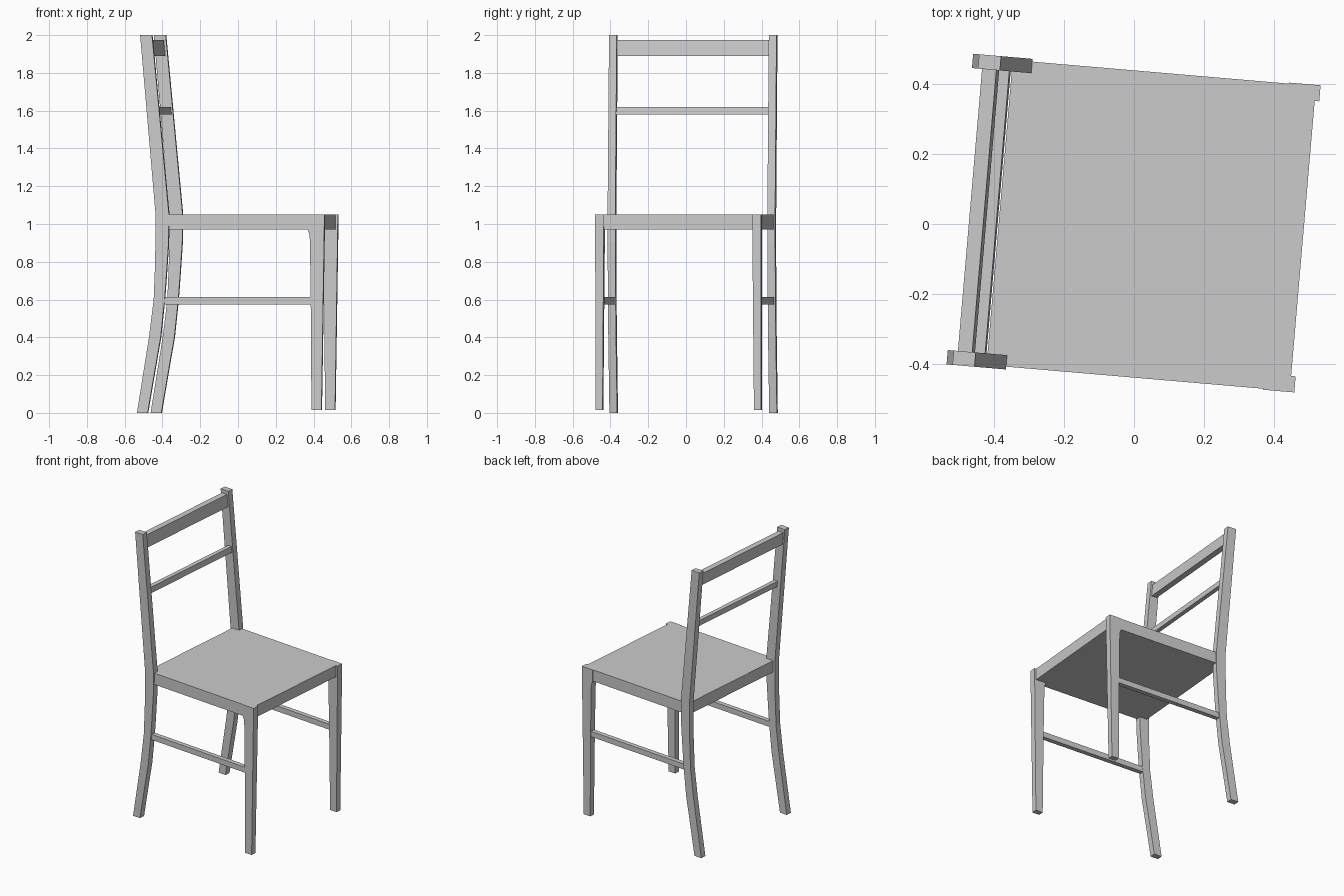
import bpy, bmesh, math
from mathutils import Matrix

if "Cube" in bpy.data.objects:
    bpy.data.objects.remove(bpy.data.objects["Cube"])

# The whole chair is turned slightly about z
TURN = Matrix.Rotation(math.radians(-4.9), 4, 'Z')


def extrude_profile(name, profile, y0, y1, taper=None):
    """Extrude an (x, z) outline between y0 and y1; taper(z) shifts the y0 side."""
    bm = bmesh.new()
    near = [bm.verts.new((x, y0 + (taper(z) if taper else 0), z)) for x, z in profile]
    far = [bm.verts.new((x, y1, z)) for x, z in profile]
    bm.faces.new(near)
    bm.faces.new(far[::-1])
    n = len(profile)
    for i in range(n):
        j = (i + 1) % n
        bm.faces.new((near[j], near[i], far[i], far[j]))
    bmesh.ops.recalc_face_normals(bm, faces=bm.faces)
    mesh = bpy.data.meshes.new(name)
    bm.to_mesh(mesh)
    bm.free()
    obj = bpy.data.objects.new(name, mesh)
    bpy.context.collection.objects.link(obj)
    obj.matrix_world = TURN
    return obj


def mirrored(obj):
    """Add the matching part on the other side of the chair."""
    copy = obj.copy()
    copy.data = obj.data.copy()
    copy.data.transform(Matrix.Scale(-1, 4, (0, 1, 0)))
    copy.data.flip_normals()
    obj.name, copy.name = obj.name + "_left", obj.name + "_right"
    bpy.context.collection.objects.link(copy)


def box(x0, x1, z0, z1, lean=0.0):
    return [(x0 - lean * z0 + lean * z0, z0), (x1, z0), (x1 - lean, z1), (x0 - lean, z1)]


# Seat slab
extrude_profile("seat", box(-0.385, 0.484, 0.97, 1.05), -0.437, 0.437)

# Back posts: curved foot, straight leaning upper part
back_edge = [(-0.499, 0), (-0.467, 0.2), (-0.435, 0.4), (-0.410, 0.6),
             (-0.402, 0.8), (-0.400, 1.05), (-0.482, 2.0)]
front_edge = [(-0.419, 2.0), (-0.329, 1.05), (-0.331, 0.9), (-0.341, 0.75),
              (-0.352, 0.6), (-0.373, 0.4), (-0.408, 0.2), (-0.442, 0)]
mirrored(extrude_profile("back_post", back_edge + front_edge, 0.404, 0.445))

# Front legs: tapered, with a small flare under the seat
leg = [(0.428, 0.015), (0.424, 0.6), (0.420, 0.91), (0.416, 0.95), (0.407, 0.97),
       (0.407, 1.05), (0.497, 1.05), (0.481, 0.015)]
mirrored(extrude_profile("front_leg", leg, 0.394, 0.440, lambda z: 0.008 * (1.05 - z)))

# Side stretchers
mirrored(extrude_profile("side_stretcher", box(-0.37, 0.44, 0.575, 0.613), 0.405, 0.437))

# Back rails, leaning with the posts
extrude_profile("top_rail", box(-0.462, -0.421, 1.89, 1.975, 0.008), -0.41, 0.41)
extrude_profile("lower_rail", box(-0.418, -0.388, 1.58, 1.62, 0.004), -0.41, 0.41)
